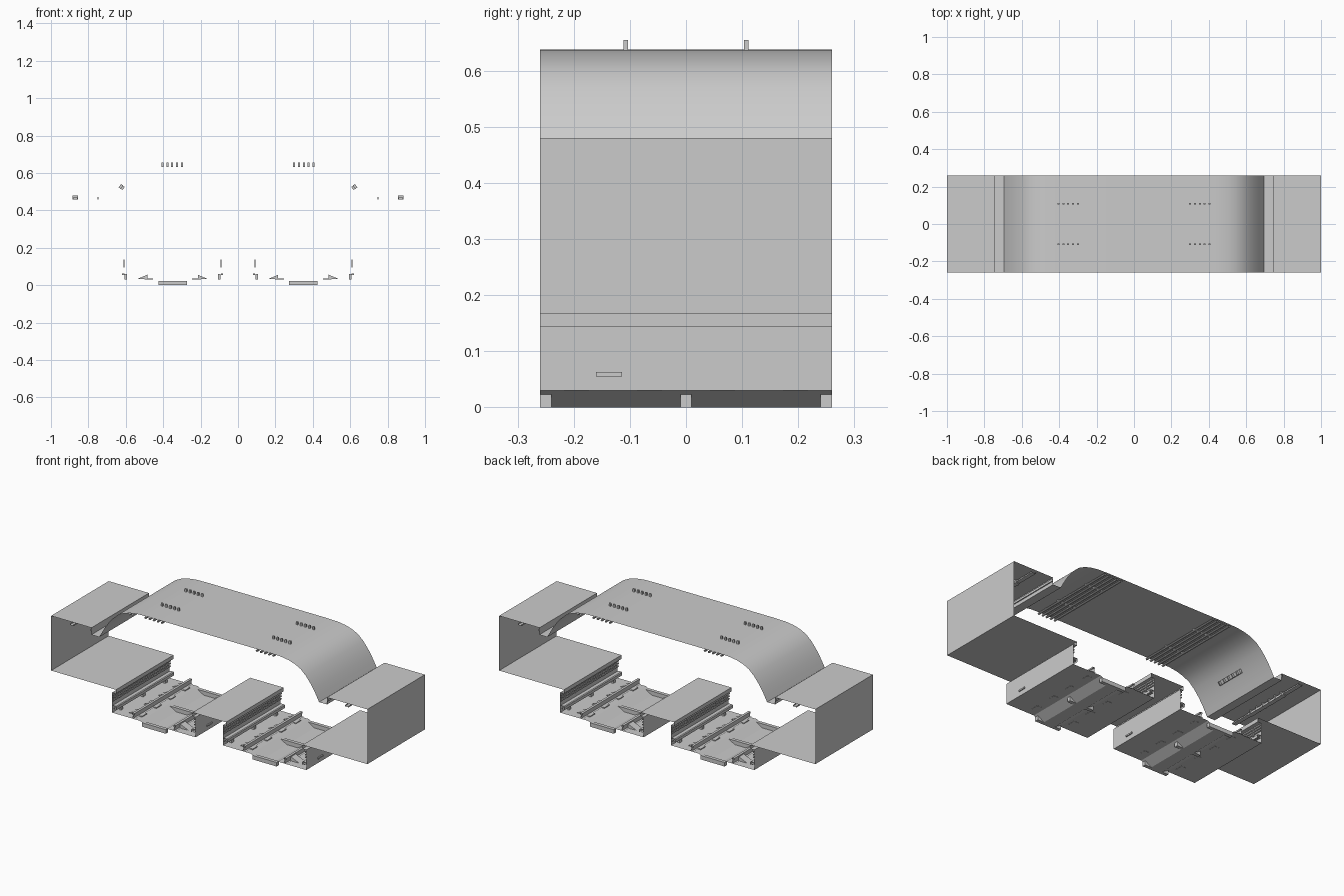
import bpy, bmesh, math
from mathutils import Matrix, Vector

cube = bpy.data.objects.get("Cube")
if cube:
    bpy.data.objects.remove(cube, do_unlink=True)

grey = bpy.data.materials.new("concrete_grey")
grey.use_nodes = True
grey.diffuse_color = (0.6, 0.6, 0.6, 1)
grey.node_tree.nodes["Principled BSDF"].inputs["Base Color"].default_value = (0.6, 0.6, 0.6, 1)

HALF = 0.26          # half the segment length
TRACK = 0.35         # track centre line


def finish(name, bm, smooth=False):
    mesh = bpy.data.meshes.new(name)
    bm.to_mesh(mesh)
    bm.free()
    mesh.materials.append(grey)
    obj = bpy.data.objects.new(name, mesh)
    bpy.context.collection.objects.link(obj)
    if smooth:
        bpy.ops.object.select_all(action='DESELECT')
        bpy.context.view_layer.objects.active = obj
        obj.select_set(True)
        bpy.ops.object.shade_smooth_by_angle(angle=math.radians(35))
    return obj


def add_sheet(bm, profile, y0=-HALF, y1=HALF):
    """Sweep an open x-z profile along the tunnel."""
    rows = [(bm.verts.new((x, y0, z)), bm.verts.new((x, y1, z))) for x, z in profile]
    for a, b in zip(rows, rows[1:]):
        bm.faces.new((a[0], b[0], b[1], a[1]))


def add_box(bm, centre, size, tilt=0):
    m = Matrix.Translation(centre) @ Matrix.Rotation(tilt, 4, 'Y') @ Matrix.Diagonal((*size, 1))
    bmesh.ops.create_cube(bm, size=1, matrix=m)


def add_tube(bm, x, z, radius, length, sides=8, ends=False):
    m = Matrix.Translation((x, 0, z)) @ Matrix.Rotation(math.pi / 2, 4, 'X')
    bmesh.ops.create_cone(bm, cap_ends=ends, segments=sides, radius1=radius,
                          radius2=radius, depth=length, matrix=m)


def mirrored(points):
    return points + [(-x, z) for x, z in reversed(points)]


# Arched roof
curve = [(.695, .44), (.68, .468), (.66, .503), (.638, .535), (.61, .569), (.578, .598),
         (.54, .617), (.5, .629), (.45, .636), (.38, .638)]
bm = bmesh.new()
add_sheet(bm, mirrored(curve))
finish("arched_roof", bm, smooth=True)

# Side walls, flat ceilings and the lip below the arch
bm = bmesh.new()
for s in (1, -1):
    add_sheet(bm, [(s * x, z) for x, z in
                   ((1, .167), (1, .48), (.745, .48), (.745, .44), (.695, .44))])
finish("walls_and_ceilings", bm)

# Side platforms and central platform
bm = bmesh.new()
for s in (1, -1):
    add_sheet(bm, [(s * x, z) for x, z in
                   ((1, .167), (.59, .167), (.59, .145), (.614, .145))])
add_sheet(bm, mirrored([(.085, .145), (.105, .145), (.105, .167)]))
finish("platforms", bm)

# Track trenches with a drain channel down the middle
bm = bmesh.new()
side = [(.264, .145), (.264, .03), (.085, .03), (.035, 0)]
for s in (1, -1):
    add_sheet(bm, [(s * TRACK + x, z) for x, z in mirrored(side)])
finish("track_trenches", bm)

# Cross beams in the drain channels
bm = bmesh.new()
for s in (1, -1):
    for y in (-.25, 0, .25):
        add_box(bm, (s * TRACK, y, .0115), (.152, .02, .023))
finish("drain_cross_beams", bm)

# Rails and the sloping chairs that hold them
rails, chairs = bmesh.new(), bmesh.new()
rail_half = [(.003, .036), (.003, .052), (.007, .054), (.007, .062)]
for s in (1, -1):
    for k in (1, -1):
        x0 = s * TRACK + k * .13
        add_sheet(rails, [(x0 + x, z) for x, z in mirrored(rail_half)])
        add_sheet(rails, [(x0 - .013, .034), (x0 + .013, .034)])
        for y in (-.195, -.065, .065, .195):
            start = len(chairs.verts)
            wedge = [(x0 + k * .005, .031), (x0 + k * .058, .033), (x0 + k * .005, .056)]
            ends = [[chairs.verts.new((x, y + d, z)) for x, z in wedge] for d in (-.022, .022)]
            chairs.faces.new(ends[0])
            chairs.faces.new(ends[1])
            for i in range(3):
                j = (i + 1) % 3
                chairs.faces.new((ends[0][i], ends[0][j], ends[1][j], ends[1][i]))
            add_box(chairs, (x0 - k * .01, y, .032), (.03, .044, .006))
bmesh.ops.recalc_face_normals(chairs, faces=chairs.faces)
finish("rails", rails)
finish("rail_chairs", chairs)

# Power rails, insulators and wall cables along each trench wall
power, stands, cables, clips = [bmesh.new() for _ in range(4)]
for s in (1, -1):
    for k in (1, -1):
        wall = s * TRACK + k * .264
        x0 = wall - k * .014
        add_sheet(power, [(x0 - .014, .052), (x0 - .014, .068), (x0 - .01, .072),
                          (x0 + .01, .072), (x0 + .014, .068), (x0 + .014, .052)])
        add_sheet(power, [(x0 - .006, .055), (x0 + .006, .055)])
        for y in (-.2, 0, .2):
            add_box(stands, (x0, y, .045), (.014, .02, .03))
        add_box(stands, (wall, -.137, .059), (.012, .046, .008))
        for z in (.1, .115, .13):
            add_tube(cables, wall - k * .006, z, .004, 2 * HALF, 6)
        for y in (-.2, -.13, .13, .2):
            add_box(clips, (wall - k * .004, y, .115), (.006, .008, .042))
finish("power_rails", power)
finish("power_rail_stands", stands)
finish("wall_cables", cables, smooth=True)
finish("cable_clips", clips)

# Overhead pipes in groups of five with their hangers
pipes, hangers = bmesh.new(), bmesh.new()
for s in (1, -1):
    for i in range(5):
        x = s * (.3 + .026 * i)
        add_tube(pipes, x, .627, .006, 2 * HALF)
        for y in (-.107, .107):
            add_box(hangers, (x, y, .643), (.011, .008, .024))
finish("overhead_pipes", pipes, smooth=True)
finish("pipe_hangers", hangers)

# Lamps under the arch and the side ceilings
arch, lamps, strips = bmesh.new(), bmesh.new(), bmesh.new()
for s in (1, -1):
    add_box(arch, (s * .626, 0, .528), (.022, .165, .014), s * math.radians(55))
    for i in range(5):
        add_box(arch, (s * .619, -.066 + .033 * i, .522), (.02, .006, .018), s * math.radians(55))
    add_box(lamps, (s * .87, 0, .463), (.024, .27, .012))
    for i in range(6):
        add_box(lamps, (s * .87, -.12 + .048 * i, .468), (.03, .006, .022))
    add_sheet(strips, [(s * .858, .467), (s * .858, .46), (s * .882, .46), (s * .882, .467)])
    add_box(strips, (s * .748, 0, .465), (.006, 2 * HALF, .012))
finish("arch_lamps", arch)
finish("ceiling_lamps", lamps)
finish("ceiling_cable_trays", strips)
